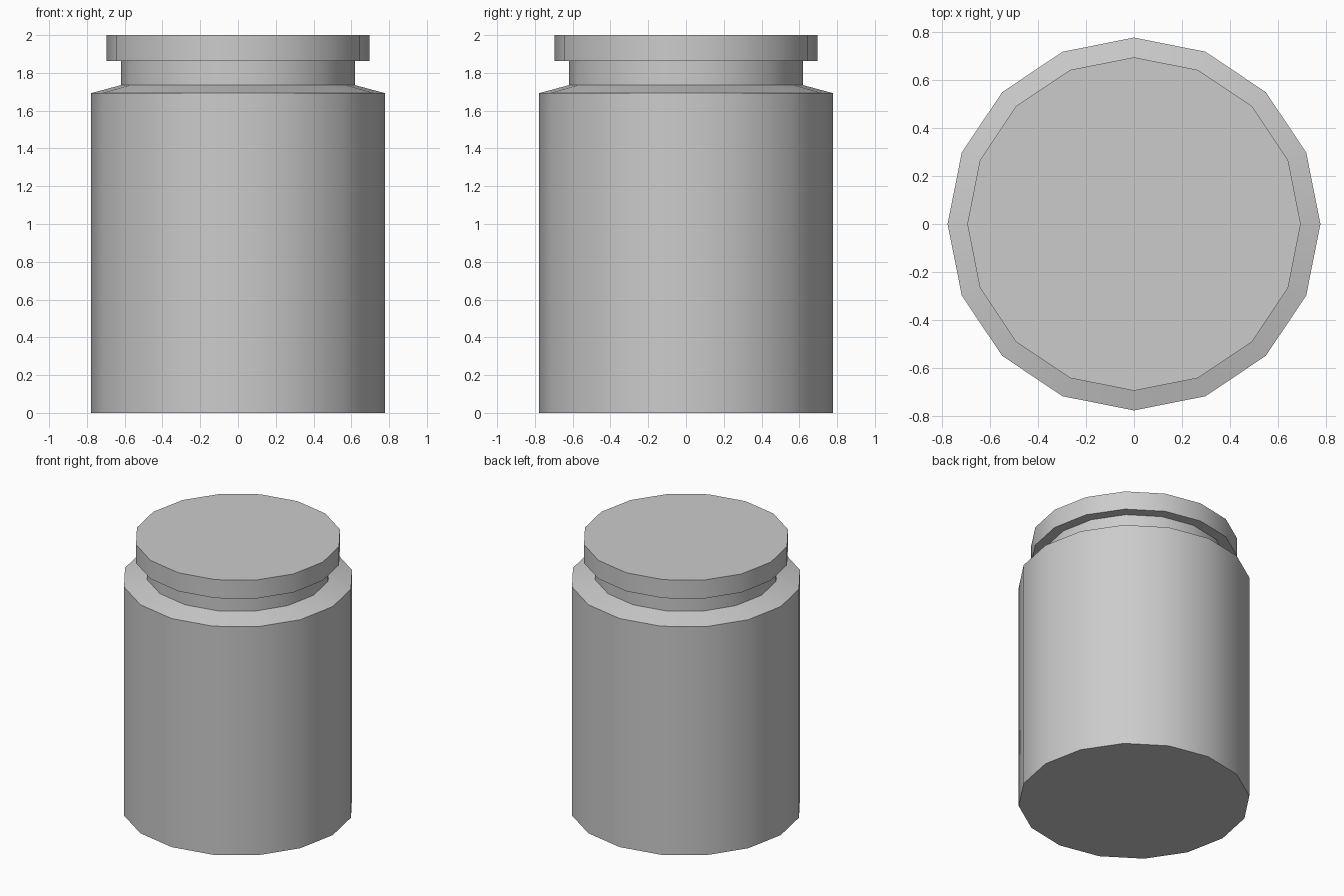
import bpy, bmesh
from math import cos, sin, pi, radians

if "Cube" in bpy.data.objects:
    bpy.data.objects.remove(bpy.data.objects["Cube"])

SIDES = 16


def lathe(name, profile, cap_top):
    """Revolve (radius, z) points, closing the bottom and optionally the top."""
    bm = bmesh.new()
    rings = [[bm.verts.new((r * cos(2 * pi * i / SIDES), r * sin(2 * pi * i / SIDES), z))
              for i in range(SIDES)] for r, z in profile]
    for low, high in zip(rings, rings[1:]):
        for i in range(SIDES):
            j = (i + 1) % SIDES
            bm.faces.new((low[i], low[j], high[j], high[i]))
    bm.faces.new(rings[0][::-1])
    if cap_top:
        bm.faces.new(rings[-1])
    mesh = bpy.data.meshes.new(name)
    bm.to_mesh(mesh)
    bm.free()
    obj = bpy.data.objects.new(name, mesh)
    bpy.context.collection.objects.link(obj)
    bpy.ops.object.select_all(action='DESELECT')
    obj.select_set(True)
    bpy.context.view_layer.objects.active = obj
    # Rounded sides, crisp rims and shoulder
    bpy.ops.object.shade_smooth_by_angle(angle=radians(30))
    return obj


# Jar: straight wall, shallow shoulder and narrow neck (covered by the lid)
lathe("jar_body", [(0.777, 0), (0.777, 1.693), (0.62, 1.735), (0.62, 1.863)], False)

# Lid: overhanging flat disc
lathe("lid", [(0.695, 1.863), (0.695, 2.0)], True)
